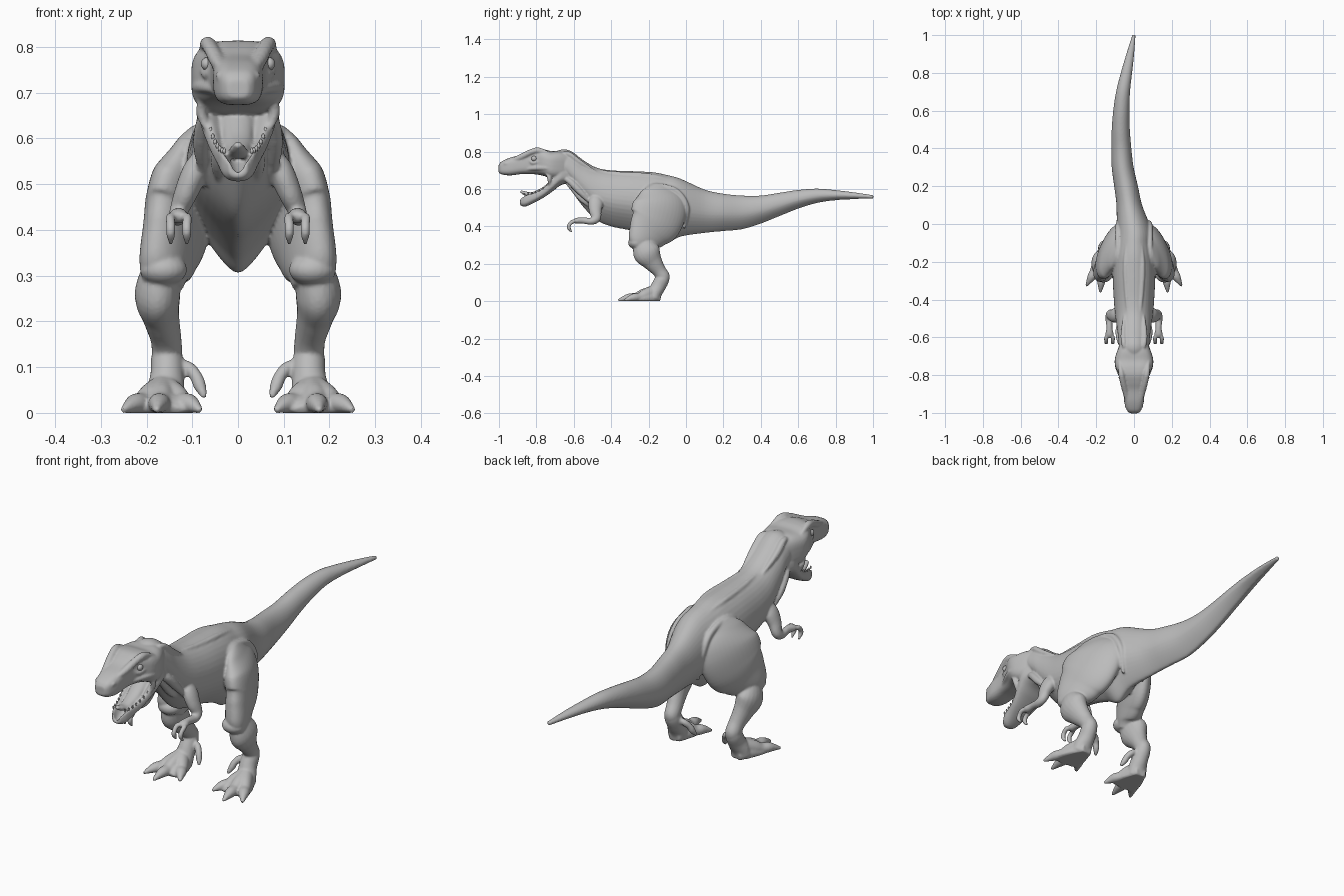
import bpy, bmesh, math
from mathutils import Vector

default = bpy.data.objects.get("Cube")
if default:
    bpy.data.objects.remove(default, do_unlink=True)

# One skin colour for the whole animal
skin = bpy.data.materials.new("grey_skin")
skin.use_nodes = True
GREY = (0.5, 0.5, 0.5, 1)
skin.diffuse_color = GREY
skin.node_tree.nodes["Principled BSDF"].inputs["Base Color"].default_value = GREY
parts = []


def smooth_path(rows, steps):
    """Catmull-Rom interpolation through rows of numbers."""
    result = []
    last = len(rows) - 1
    for i in range(last):
        a, b = rows[max(i - 1, 0)], rows[i]
        c, d = rows[i + 1], rows[min(i + 2, last)]
        for s in range(steps):
            t = s / steps
            result.append([
                q + t / 2 * (r - p + t * (2 * p - 5 * q + 4 * r - w + t * (3 * (q - r) + w - p)))
                for p, q, r, w in zip(a, b, c, d)])
    return result + [list(rows[last])]


def finish(name, bm, mirror):
    bmesh.ops.recalc_face_normals(bm, faces=bm.faces)
    mesh = bpy.data.meshes.new(name)
    bm.to_mesh(mesh)
    bm.free()
    obj = bpy.data.objects.new(name, mesh)
    bpy.context.collection.objects.link(obj)
    mesh.materials.append(skin)
    if mirror:
        obj.modifiers.new("Mirror", 'MIRROR')
    parts.append(obj)


def skin_rings(name, rings, mirror):
    """Bridge rings of points into a capped skin that never sinks below the ground."""
    bm = bmesh.new()
    loops = [[bm.verts.new((p.x, p.y, max(p.z, 0))) for p in ring] for ring in rings]
    n = len(loops[0])
    for a, b in zip(loops, loops[1:]):
        for i in range(n):
            j = (i + 1) % n
            bm.faces.new((a[i], a[j], b[j], b[i]))
    bm.faces.new(loops[0])
    bm.faces.new(loops[-1])
    finish(name, bm, mirror)


def power(v, p):
    return math.copysign(abs(v) ** p, v)


def trunk(name, rows, square=1.0, keel=0.0, trough=False, sides=40, steps=6):
    """Upright sections along y; each row is y, centre x, top, bottom, half width."""
    rings = []
    for y, x, top, bottom, half in smooth_path(rows, steps):
        mid, h = (top + bottom) / 2, (top - bottom) / 2
        ring = []
        for k in range(sides):
            a = math.tau * k / sides
            c, s = power(math.cos(a), square), power(math.sin(a), square)
            if s < 0:
                c *= 1 - keel * s * s
            elif trough:
                s = 2 * s * (1 - 1.2 * s ** 3)
            ring.append(Vector((x + half * c, y, mid + h * s)))
        rings.append(ring)
    skin_rings(name, rings, False)


def limb(name, rows, sides=20, steps=6, mirror=True, splay=0.0):
    """Sections across a path; each row is x, y, z, sideways radius, fore-aft radius."""
    path = smooth_path(rows, steps)
    rings = []
    for i, (x, y, z, wide, deep) in enumerate(path):
        t = Vector(path[min(i + 1, len(path) - 1)][:3]) - Vector(path[max(i - 1, 0)][:3])
        t.normalize()
        side = Vector((1, 0, 0))
        side = (side - t * side.dot(t)).normalized()
        up = side.cross(t)
        # Splay turns the front of the section outwards
        up.x -= splay * up.y
        angles = [math.tau * k / sides for k in range(sides)]
        rings.append([Vector((x, y, z)) + side * wide * math.cos(a) + up * deep * math.sin(a)
                      for a in angles])
    skin_rings(name, rings, mirror)


def strand(name, points, radius):
    """Round fold or claw whose ends taper off."""
    last = len(points) - 1
    rows = [(*p, *[radius * (0.4 if i in (0, last) else 1)] * 2) for i, p in enumerate(points)]
    limb(name, rows, sides=10)


def ball(name, centre, radii):
    bm = bmesh.new()
    bmesh.ops.create_uvsphere(bm, u_segments=20, v_segments=12, radius=1)
    for v in bm.verts:
        v.co = Vector(c + r * q for c, r, q in zip(centre, radii, v.co))
    finish(name, bm, True)


def select(objects):
    bpy.ops.object.select_all(action='DESELECT')
    for obj in objects:
        obj.select_set(True)
    bpy.context.view_layer.objects.active = objects[0]


# Neck, torso and gently curving tail
trunk("body", [
    (-.72, 0, .79, .67, .06), (-.66, 0, .812, .645, .078), (-.61, 0, .8, .585, .083),
    (-.55, 0, .755, .505, .09), (-.48, 0, .715, .435, .1), (-.4, 0, .7, .4, .107),
    (-.28, 0, .695, .375, .113), (-.18, 0, .69, .34, .112), (-.11, 0, .677, .306, .106),
    (-.03, 0, .655, .345, .093), (.1, -.025, .597, .365, .068), (.2, -.042, .575, .375, .063),
    (.3, -.06, .565, .385, .058), (.4, -.067, .565, .415, .053), (.5, -.07, .58, .455, .048),
    (.6, -.067, .595, .495, .043), (.7, -.058, .602, .525, .037), (.8, -.04, .594, .54, .03),
    (.9, -.02, .582, .546, .021), (1.002, 0, .567, .549, .009)], keel=.5)

# Skull with a boxy snout
trunk("skull", [
    (-1.002, 0, .728, .69, .022), (-.985, 0, .748, .678, .038), (-.94, 0, .768, .673, .052),
    (-.88, 0, .783, .68, .056), (-.84, 0, .8, .68, .062), (-.8, 0, .813, .678, .077),
    (-.76, 0, .812, .67, .097), (-.72, 0, .803, .655, .102), (-.67, 0, .803, .65, .088),
    (-.61, 0, .79, .64, .06)], square=.6)

# Open lower jaw with a hollow floor, and the tongue
trunk("lower_jaw", [
    (-.888, 0, .55, .515, .02), (-.86, 0, .57, .506, .037), (-.81, 0, .585, .528, .048),
    (-.76, 0, .612, .555, .063), (-.71, 0, .668, .59, .08), (-.67, 0, .71, .62, .087),
    (-.62, 0, .7, .635, .07)], square=.85, trough=True)
limb("tongue", [(0, -.7, .64, .035, .02), (0, -.76, .595, .03, .016), (0, -.82, .57, .024, .014),
                (0, -.86, .577, .018, .011), (0, -.885, .588, .008, .007)], mirror=False)

# Face details
ball("eye", (.069, -.812, .763), (.012, .015, .014))
strand("brow_ridge", [(.034, -.95, .75), (.045, -.89, .768), (.06, -.83, .797),
                      (.068, -.785, .806), (.078, -.72, .785)], .016)
strand("cheek_ridge", [(.048, -.86, .705), (.07, -.8, .712), (.09, -.74, .712), (.082, -.68, .7)], .013)
strand("pouch_below_eye", [(.052, -.845, .765), (.066, -.82, .74), (.082, -.78, .75)], .01)
strand("mouth_corner", [(.082, -.75, .69), (.08, -.73, .655), (.07, -.735, .62)], .012)
strand("nostril_rim", [(.03, -.98, .71), (.04, -.965, .738), (.044, -.94, .72)], .009)

# Small teeth along the lower jaw
for i in range(7):
    t = i / 6
    x, y, z = .03 + .03 * t, -.865 + .12 * t, .566 + .045 * t * t
    strand("tooth", [(x, y, z), (x, y, z + .006), (x, y, z + .014)], .004)

# Muscle and skin folds on the neck and hips
strand("neck_muscle", [(.055, -.67, .67), (.072, -.62, .64), (.08, -.56, .58), (.07, -.48, .5)], .018)
strand("throat_fold", [(.03, -.66, .66), (.038, -.61, .61), (.043, -.55, .54), (.03, -.46, .48)], .016)
strand("nape_fold", [(.045, -.68, .785), (.054, -.63, .788), (.056, -.57, .745), (.05, -.48, .69)], .014)
strand("hip_fold", [(.085, -.27, .56), (.088, -.22, .6), (.085, -.15, .617), (.084, -.05, .587),
                    (.08, .004, .5), (.055, -.01, .39)], .015)
strand("back_ridge", [(.03, -.5, .7), (.04, -.35, .68), (.045, -.2, .671), (.03, -.05, .643)], .013)

# Hind legs
limb("thigh", [
    (.075, -.13, .62, .02, .05), (.088, -.135, .578, .04, .105), (.112, -.14, .51, .061, .144),
    (.132, -.16, .43, .061, .141), (.147, -.2, .37, .056, .114), (.16, -.232, .32, .052, .082),
    (.163, -.245, .28, .042, .045)], sides=40, steps=8, splay=.28)
ball("knee", (.163, -.264, .313), (.052, .046, .035))
limb("shin", [
    (.165, -.235, .32, .04, .05), (.176, -.21, .26, .05, .073), (.168, -.178, .21, .04, .053),
    (.158, -.145, .165, .034, .038), (.155, -.122, .13, .033, .036), (.155, -.12, .11, .027, .027)])
limb("ankle", [
    (.155, -.112, .15, .026, .024), (.155, -.125, .12, .035, .037), (.155, -.147, .08, .037, .039),
    (.159, -.165, .045, .043, .037), (.162, -.175, .015, .045, .036)])
limb("foot", [
    (.157, -.137, .015, .026, .025), (.16, -.175, .02, .045, .042), (.164, -.225, .015, .062, .036),
    (.168, -.265, .01, .066, .024), (.168, -.285, .005, .05, .012)])

# Three spreading toes with claws, and the inner dewclaw
for name, x, y in (("inner_toe", .082, -.305), ("middle_toe", .178, -.363), ("outer_toe", .252, -.328)):
    def along(t, z, wide, deep):
        return (.163 + (x - .163) * t, -.17 + (y + .17) * t, z, wide, deep)
    limb(name, [along(0, .052, .03, .034), along(.3, .034, .029, .032), along(.5, .022, .025, .024),
                along(.68, .02, .023, .022), along(.82, .015, .016, .016), along(1, .005, .006, .006)])
strand("dewclaw", [(.14, -.13, .115), (.11, -.14, .1), (.092, -.155, .08), (.083, -.165, .058),
                   (.073, -.18, .034)], .014)

# Small arms with two hooked fingers
limb("arm", [
    (.07, -.46, .56, .02, .03), (.092, -.48, .53, .028, .04), (.112, -.485, .485, .026, .034),
    (.128, -.48, .445, .021, .025), (.132, -.505, .428, .019, .019), (.13, -.55, .432, .016, .017),
    (.13, -.585, .43, .022, .016), (.13, -.6, .425, .013, .01)])
for name, x in (("inner_finger", .112), ("outer_finger", .147)):
    strand(name, [(.13, -.57, .432), (x, -.6, .428), (x, -.622, .412), (x, -.626, .392),
                  (x, -.61, .368)], .0105)

# Fuse the flesh into one continuous skin; eyes and teeth stay separate
flesh = [obj for obj in parts if not obj.name.startswith(("eye", "tooth"))]
hard = [obj for obj in parts if obj not in flesh]
select(flesh)
bpy.ops.object.convert(target='MESH')
bpy.ops.object.join()
flesh[0].name = "body_skin"
fuse = flesh[0].modifiers.new("Fuse", 'REMESH')
fuse.mode = 'VOXEL'
fuse.voxel_size = .005
fuse.use_smooth_shade = True
relax = flesh[0].modifiers.new("Relax", 'SMOOTH')
relax.factor = .5
relax.iterations = 3

select(hard)
bpy.ops.object.shade_smooth_by_angle(angle=math.radians(40))
